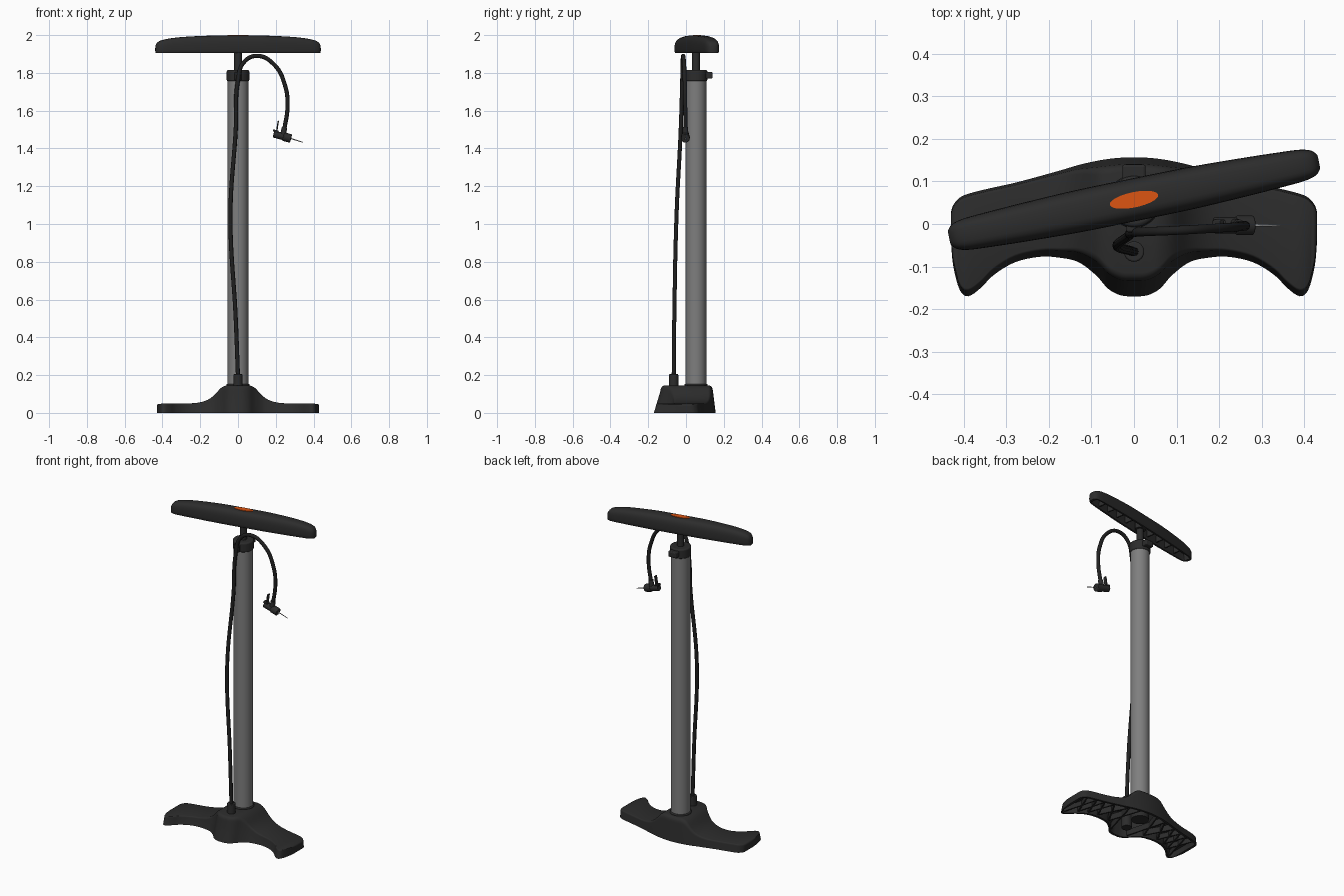
import bpy, bmesh, math
from mathutils import Vector

cube = bpy.data.objects.get("Cube")
if cube:
    bpy.data.objects.remove(cube, do_unlink=True)


def material(name, rgb):
    m = bpy.data.materials.new(name)
    m.use_nodes = True
    m.diffuse_color = (*rgb, 1)
    m.node_tree.nodes["Principled BSDF"].inputs["Base Color"].default_value = (*rgb, 1)
    return m


BLACK = material("black_plastic", (0.025, 0.025, 0.025))
RUBBER = material("hose_rubber", (0.014, 0.014, 0.014))
GREY = material("grey_metal", (0.21, 0.21, 0.21))
STEEL = material("needle_steel", (0.4, 0.4, 0.4))
ORANGE = material("orange_badge", (0.72, 0.09, 0.006))


def finish(name, bm, mat, smooth=True):
    bmesh.ops.recalc_face_normals(bm, faces=bm.faces)
    mesh = bpy.data.meshes.new(name)
    bm.to_mesh(mesh)
    bm.free()
    obj = bpy.data.objects.new(name, mesh)
    bpy.context.collection.objects.link(obj)
    mesh.materials.append(mat)
    if smooth:
        bpy.ops.object.select_all(action="DESELECT")
        obj.select_set(True)
        bpy.context.view_layer.objects.active = obj
        bpy.ops.object.shade_smooth_by_angle(angle=math.radians(40))
    return obj


def bevel(obj, width):
    mod = obj.modifiers.new("soft_edges", "BEVEL")
    mod.width = width
    mod.segments = 3
    return obj


def rod(name, start, end, r1, mat, r2=None, sides=32):
    """Cylinder or cone between two points."""
    a, b = Vector(start), Vector(end)
    bm = bmesh.new()
    bmesh.ops.create_cone(bm, cap_ends=True, segments=sides, radius1=r1,
                          radius2=r1 if r2 is None else r2, depth=(b - a).length)
    turn = (b - a).to_track_quat("Z", "Y").to_matrix()
    bmesh.ops.rotate(bm, verts=bm.verts, matrix=turn)
    bmesh.ops.translate(bm, verts=bm.verts, vec=(a + b) / 2)
    return finish(name, bm, mat)


def box(name, size, loc, mat, rot=(0, 0, 0)):
    bm = bmesh.new()
    bmesh.ops.create_cube(bm, size=1)
    bmesh.ops.scale(bm, verts=bm.verts, vec=size)
    obj = finish(name, bm, mat, False)
    obj.location, obj.rotation_euler = loc, rot
    return obj


def rib(name, a, b, z0, z1):
    """Thin upright wall between two plan points."""
    d = Vector(b) - Vector(a)
    mid = (Vector(a) + Vector(b)) / 2
    return box(name, (d.length, 0.008, z1 - z0), (mid.x, mid.y, (z0 + z1) / 2),
               BLACK, (0, 0, math.atan2(d.y, d.x)))


def mirrored_stations(half, steps=4):
    """Mirror half a table in x and smooth it with a Catmull-Rom spline."""
    rows = [(-r[0], *r[1:]) for r in reversed(half[1:])] + list(half)
    out = []
    for i in range(len(rows) - 1):
        p = [rows[max(i - 1, 0)], rows[i], rows[i + 1], rows[min(i + 2, len(rows) - 1)]]
        for s in range(steps):
            t = s / steps
            out.append([b + 0.5 * t * (c - a + t * (2*a - 5*b + 4*c - d + t * (3*(b - c) + d - a)))
                        for a, b, c, d in zip(*p)])
    return out + [list(rows[-1])]


def loft(name, sections, mat):
    bm = bmesh.new()
    rings = [[bm.verts.new(p) for p in s] for s in sections]
    for r, q in zip(rings, rings[1:]):
        n = len(r)
        for i in range(n):
            j = (i + 1) % n
            bm.faces.new((r[i], r[j], q[j], q[i]))
    bm.faces.new(rings[0])
    bm.faces.new(rings[-1])
    return finish(name, bm, mat)


# Foot base: x, front edge, back edge, height
FOOT = [(0, -.17, .157, .145), (.03, -.168, .156, .145), (.06, -.153, .153, .145),
        (.09, -.12, .148, .132), (.13, -.09, .139, .09), (.17, -.08, .127, .065),
        (.22, -.077, .113, .053), (.28, -.09, .097, .05), (.33, -.12, .086, .05),
        (.36, -.15, .079, .05), (.39, -.17, .071, .05), (.41, -.155, .062, .048),
        (.425, -.1, .045, .045), (.43, -.05, .03, .04)]


def foot_section(x, f, b, h):
    lean_f, lean_b = 0.24 * h, 0.1 * h
    r = 0.2 * h
    outer = [(f, 0)]
    for k in range(5):
        a = k * math.pi / 8
        outer.append((f + lean_f + r * (1 - math.cos(a)) * 0.7, h - r + r * math.sin(a)))
    for k in range(4, -1, -1):
        a = k * math.pi / 8
        outer.append((b - lean_b - r * (1 - math.cos(a)) * 0.7, h - r + r * math.sin(a)))
    outer.append((b, 0))
    wall = 0.014
    roof = h - 0.015 if abs(x) < 0.412 else 0
    inner = [(b - wall, 0), (b - wall - lean_b, roof), (f + wall + lean_f, roof), (f + wall, 0)]
    return [(x, y, z) for y, z in outer + inner]


loft("foot_base", [foot_section(*s) for s in mirrored_stations(FOOT)], BLACK)

# Zigzag ribs and boss under the foot
picks = [FOOT[i] for i in (2, 4, 6, 7, 8, 10)]
for side in (-1, 1):
    for a, b in zip(picks, picks[1:]):
        rib("foot_rib", (side * a[0], a[1] + .02), (side * b[0], b[2] - .02), .006, .042)
        rib("foot_rib", (side * a[0], a[2] - .02), (side * b[0], b[1] + .02), .006, .042)
rod("foot_boss", (0, .053, .006), (0, .053, .14), .05, BLACK)
rod("foot_front_boss", (0, -.065, .006), (0, -.065, .14), .03, BLACK)

# Barrel, collar and piston
AXIS = 0.053
bevel(rod("barrel_socket", (0, AXIS, .13), (0, AXIS, .153), .062, BLACK, sides=48), .005)
rod("barrel", (0, AXIS, .14), (0, AXIS, 1.765), .055, GREY, sides=48)
bevel(rod("collar", (0, AXIS, 1.755), (0, AXIS, 1.815), .06, BLACK, sides=48), .008)
bevel(box("collar_rear_tab", (.055, .04, .035), (0, .12, 1.787), BLACK), .006)
bevel(box("collar_hose_clip", (.036, .03, .045), (0, -.005, 1.782), BLACK), .006)
rod("piston_rod", (0, AXIS, 1.8), (0, AXIS, 1.96), .02, BLACK)

# Handle: x, half width, height above the underside
GRIP = [(0, .05, .093), (.08, .05, .093), (.16, .049, .092), (.27, .045, .087),
        (.35, .041, .08), (.405, .037, .07), (.432, .029, .058), (.444, .016, .04)]


def grip_section(x, w, h):
    outer = [(-.9 * w, 0), (-.97 * w, .006)]
    lift = .018
    for k in range(15):
        a = math.pi * (1 - k / 14)
        c, s = math.cos(a), max(math.sin(a), 0)
        outer.append((math.copysign(abs(c) ** .6, c) * w, lift + (h - lift) * s ** .6))
    outer += [(.97 * w, .006), (.9 * w, 0)]
    roof = h - .025 if abs(x) < .425 else 0
    i = w * .68
    return [(x, y, z) for y, z in outer + [(i, 0), (i * .9, roof), (-i * .9, roof), (-i, 0)]]


handle = loft("handle", [grip_section(*s) for s in mirrored_stations(GRIP)], BLACK)
handle.location = (0, .057, 1.905)
handle.rotation_euler.z = math.radians(11.6)

details = [rod("handle_boss", (0, 0, .004), (0, 0, .08), .032, BLACK)]
for side in (-1, 1):
    for x in (.1, .18, .26, .34):
        details.append(rib("handle_rib", (side * x, -.028), (side * x, .028), .012, .06))
badge = rod("badge", (0, 0, .087), (0, 0, .095), 1, ORANGE, sides=48)
badge.scale = (.058, .018, 1)
for part in details + [badge]:
    part.parent = handle

# Hose and its fitting on the foot
bevel(rod("hose_nut", (0, -.065, .14), (0, -.065, .205), .024, BLACK, sides=24), .004)
PATH = [(0, -.065, .19), (-.012, -.062, .5), (-.04, -.05, 1.05), (-.012, -.028, 1.5),
        (0, -.02, 1.76), (.03, -.018, 1.855), (.1, -.015, 1.89), (.19, -.01, 1.845),
        (.25, -.006, 1.73), (.262, -.004, 1.62), (.243, -.003, 1.49)]
curve = bpy.data.curves.new("hose", "CURVE")
curve.dimensions = "3D"
curve.bevel_depth = .011
curve.bevel_resolution = 3
curve.use_fill_caps = True
spline = curve.splines.new("BEZIER")
spline.bezier_points.add(len(PATH) - 1)
for point, co in zip(spline.bezier_points, PATH):
    point.co = co
    point.handle_left_type = point.handle_right_type = "AUTO"
curve.materials.append(RUBBER)
bpy.context.collection.objects.link(bpy.data.objects.new("hose", curve))

# Valve head with lever and needle
rod("hose_ferrule", (.238, -.003, 1.465), (.246, -.003, 1.512), .016, BLACK, .014, 24)
bevel(rod("valve_head", (.188, -.003, 1.477), (.25, -.003, 1.46), .019, BLACK, sides=24), .004)
bevel(rod("valve_nose", (.24, -.003, 1.463), (.281, -.003, 1.452), .023, BLACK, sides=24), .004)
rod("needle", (.275, -.003, 1.454), (.345, -.003, 1.432), .003, STEEL, .002, 12)
bevel(box("lever", (.007, .022, .06), (.209, -.003, 1.517), BLACK, (0, .15, 0)), .002)
bevel(box("lever_foot", (.03, .026, .012), (.2, -.003, 1.492), BLACK, (0, .26, 0)), .003)
